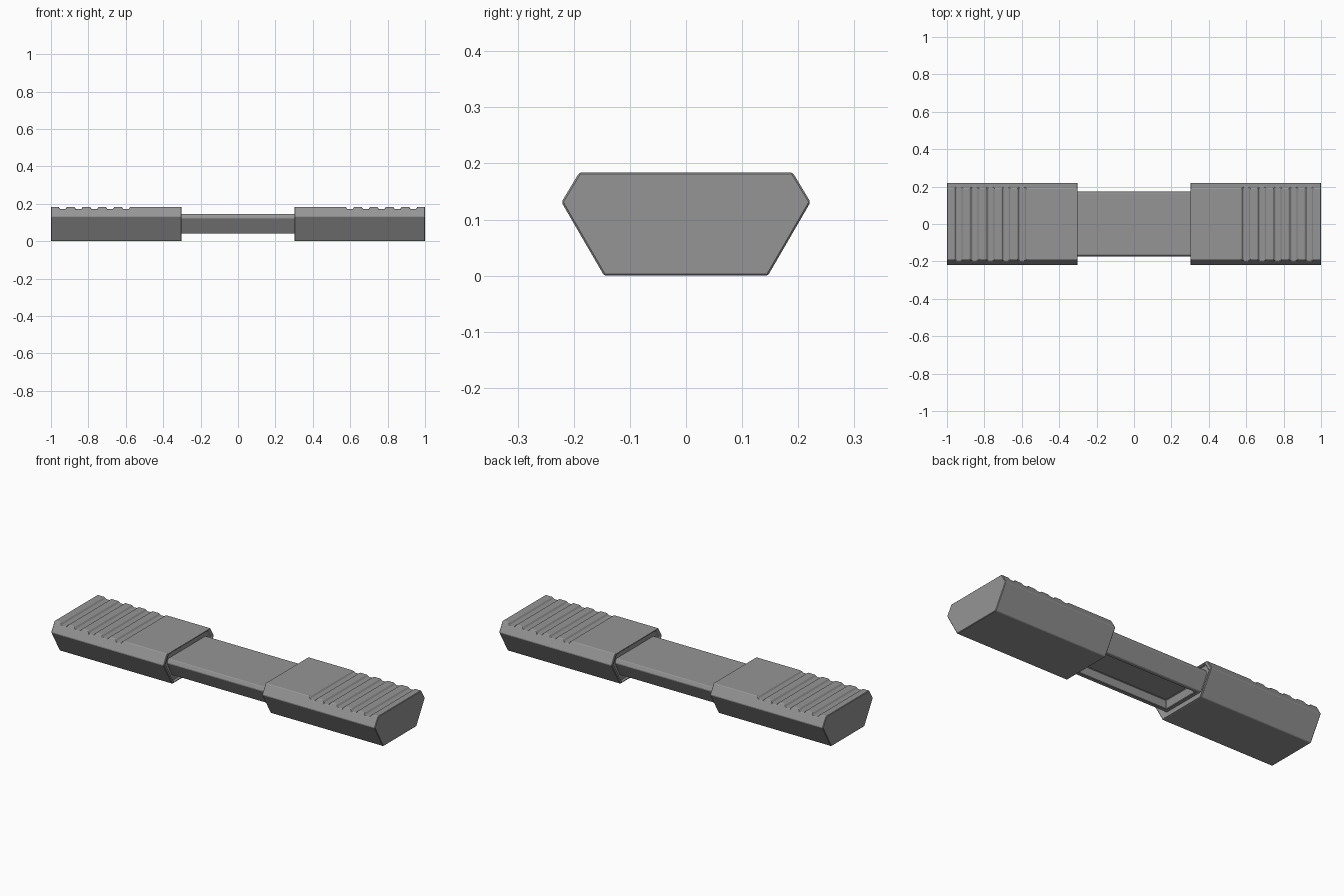
import bpy, bmesh

if "Cube" in bpy.data.objects:
    bpy.data.objects.remove(bpy.data.objects["Cube"])

TOP = 0.184
dark = bpy.data.materials.new("dark_grey")
dark.diffuse_color = (0.3, 0.3, 0.3, 1)
dark.use_nodes = True
dark.node_tree.nodes["Principled BSDF"].inputs["Base Color"].default_value = dark.diffuse_color


def hexagon(top):
    # six-sided grip section; the top edge slides down the chamfer when lowered
    y_top = 0.19 + (TOP - top) * 0.58
    return [(-0.146, 0), (0.146, 0), (0.222, 0.131), (y_top, top), (-y_top, top), (-0.222, 0.131)]


def shrink(profile, f, centre=0.095):
    return [(y * f, centre + (z - centre) * f) for y, z in profile]


def loft(name, sections, bevel):
    # skin a list of (x, profile) sections and cap both ends
    bm = bmesh.new()
    rings = [[bm.verts.new((x, y, z)) for y, z in prof] for x, prof in sections]
    n = len(rings[0])
    for a, b in zip(rings, rings[1:]):
        for i in range(n):
            j = (i + 1) % n
            bm.faces.new((a[i], a[j], b[j], b[i]))
    bm.faces.new(rings[0])
    bm.faces.new(rings[-1])
    bmesh.ops.recalc_face_normals(bm, faces=bm.faces)
    mesh = bpy.data.meshes.new(name)
    bm.to_mesh(mesh)
    bm.free()
    mesh.materials.append(dark)
    obj = bpy.data.objects.new(name, mesh)
    bpy.context.collection.objects.link(obj)
    mod = obj.modifiers.new("soft_edges", 'BEVEL')
    mod.width = bevel
    mod.segments = 1
    mod.limit_method = 'ANGLE'
    return obj


# Grips: shallow socket at the inner end, five cross grooves near the outer end
full, low = hexagon(TOP), hexagon(TOP - 0.013)
for side, name in ((-1, "left_grip"), (1, "right_grip")):
    sections = [(0.315, shrink(full, 0.88)), (0.303, shrink(full, 0.92)), (0.303, full)]
    for i in range(5):
        x = 0.576 + i * 0.0845
        sections += [(x, full), (x + 0.009, low), (x + 0.037, low), (x + 0.046, full)]
    sections.append((1.0, full))
    loft(name, [(side * x, p) for x, p in sections], 0.003)

# Connecting bar with a long recess underneath
bar_profile = [(-0.13, 0.04), (0.13, 0.04), (0.176, 0.125),
               (0.165, 0.146), (-0.165, 0.146), (-0.176, 0.125)]
bar = loft("connecting_bar", [(-0.318, bar_profile), (0.318, bar_profile)], 0.003)
bm = bmesh.new()
bm.from_mesh(bar.data)
bottom = [f for f in bm.faces if f.normal.z < -0.9]
bmesh.ops.inset_region(bm, faces=bottom, thickness=0.032)
bmesh.ops.inset_region(bm, faces=bottom, thickness=0.012, depth=-0.045)
bm.to_mesh(bar.data)
bm.free()
